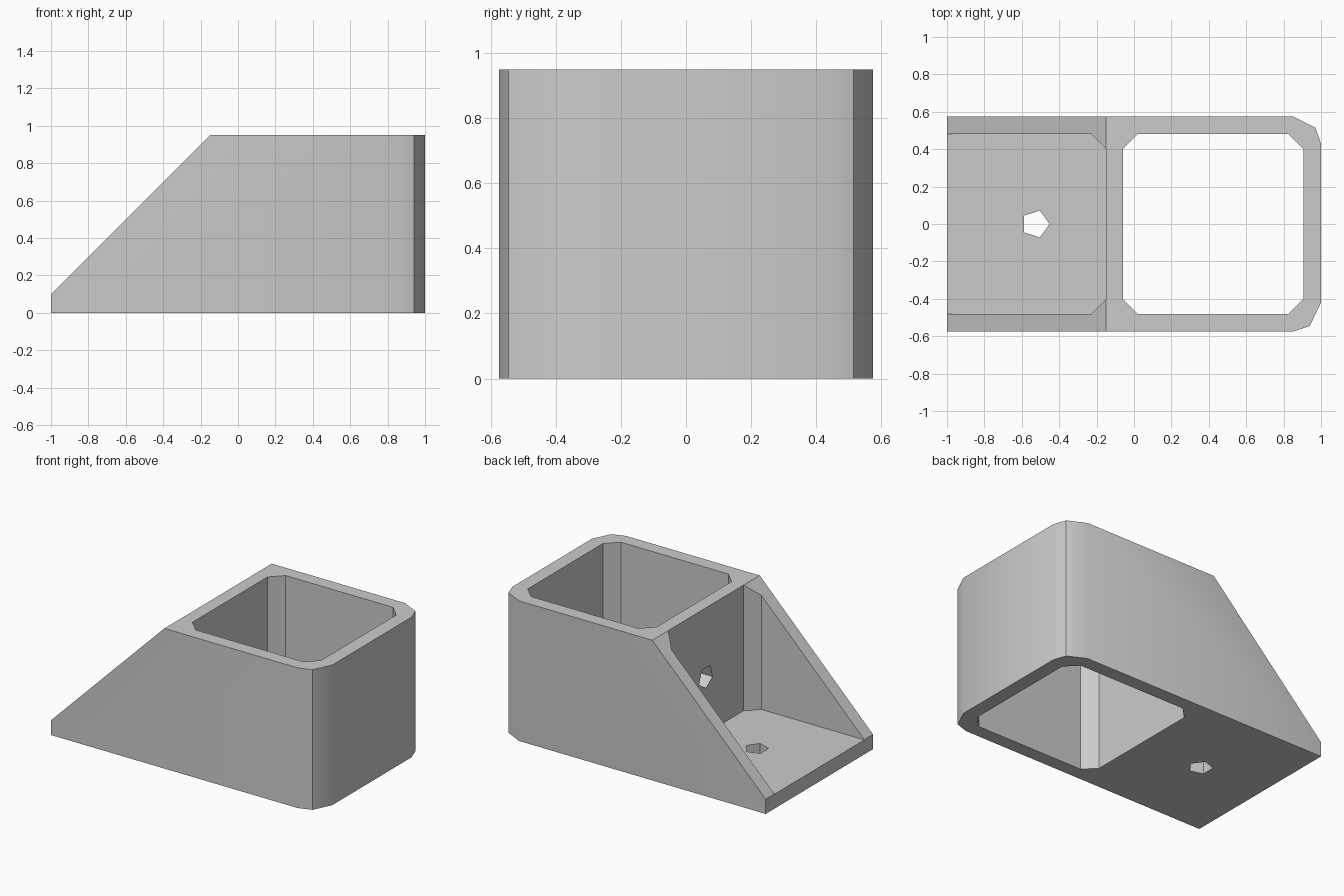
import bpy
import bmesh
from math import cos, sin, pi, radians

cube = bpy.data.objects.get("Cube")
if cube:
    bpy.data.objects.remove(cube, do_unlink=True)

grey = bpy.data.materials.new("mid grey")
grey.use_nodes = True
colour = (0.6, 0.6, 0.6, 1)
grey.diffuse_color = colour
grey.node_tree.nodes["Principled BSDF"].inputs["Base Color"].default_value = colour

# How a flat outline (u, v) at depth w is placed in space, by extrusion axis
PLACE = {
    "x": lambda u, v, w: (w, u, v),
    "y": lambda u, v, w: (u, w, v),
    "z": lambda u, v, w: (u, v, w),
}


def prism(name, outline, axis, start, end):
    """Extrude a closed outline along an axis."""
    bm = bmesh.new()
    rings = [[bm.verts.new(PLACE[axis](u, v, w)) for u, v in outline]
             for w in (start, end)]
    bm.faces.new(rings[0])
    bm.faces.new(rings[1])
    count = len(outline)
    for i in range(count):
        j = (i + 1) % count
        bm.faces.new((rings[0][i], rings[0][j], rings[1][j], rings[1][i]))
    bmesh.ops.recalc_face_normals(bm, faces=bm.faces)
    mesh = bpy.data.meshes.new(name)
    bm.to_mesh(mesh)
    bm.free()
    mesh.materials.append(grey)
    obj = bpy.data.objects.new(name, mesh)
    bpy.context.collection.objects.link(obj)
    return obj


def pentagon(cu, cv, turn, radius=0.076):
    angles = [turn + 2 * pi * i / 5 for i in range(5)]
    return [(cu + radius * cos(a), cv + radius * sin(a)) for a in angles]


# Body: plan outline with faceted corners at the socket end
HALF, HEIGHT = 0.575, 0.95
body = prism("socket_bracket", [
    (-1, -HALF), (0.85, -HALF), (0.94, -0.545), (1, -0.42),
    (1, 0.43), (0.97, 0.515), (0.85, HALF), (-1, HALF)], "z", 0, HEIGHT)

# Sloping cut over the foot
cutters = [prism("slope_cutter", [(-1.1, 0), (-1.1, 1.1), (0, 1.1)], "y", -1, 1)]

# Open socket with chamfered corners
INNER, CH = 0.482, 0.08
x0, x1 = -0.06, 0.905
cutters.append(prism("socket_cutter", [
    (x0 + CH, -INNER), (x1 - CH, -INNER), (x1, CH - INNER), (x1, INNER - CH),
    (x1 - CH, INNER), (x0 + CH, INNER), (x0, INNER - CH), (x0, CH - INNER)],
    "z", -0.1, 1.1))

# Pocket between the two triangular side walls
xp = -0.149
cutters.append(prism("pocket_cutter", [
    (-1.2, -INNER), (xp - CH, -INNER), (xp, CH - INNER),
    (xp, INNER - CH), (xp - CH, INNER), (-1.2, INNER)], "z", 0.098, 1.2))

# Screw holes through the floor and the dividing wall
cutters.append(prism("floor_hole_cutter", pentagon(-0.527, 0, 0), "z", -0.1, 0.2))
cutters.append(prism("wall_hole_cutter", pentagon(0, 0.48, -pi / 2), "x", -0.25, 0.05))

bpy.ops.object.select_all(action="DESELECT")
bpy.context.view_layer.objects.active = body
body.select_set(True)
for cutter in cutters:
    cutter.hide_render = True
    cut = body.modifiers.new(cutter.name, "BOOLEAN")
    cut.operation = "DIFFERENCE"
    cut.solver = "EXACT"
    cut.object = cutter
    bpy.ops.object.modifier_apply(modifier=cut.name)
    bpy.data.objects.remove(cutter, do_unlink=True)

bpy.ops.object.shade_smooth_by_angle(angle=radians(30))
